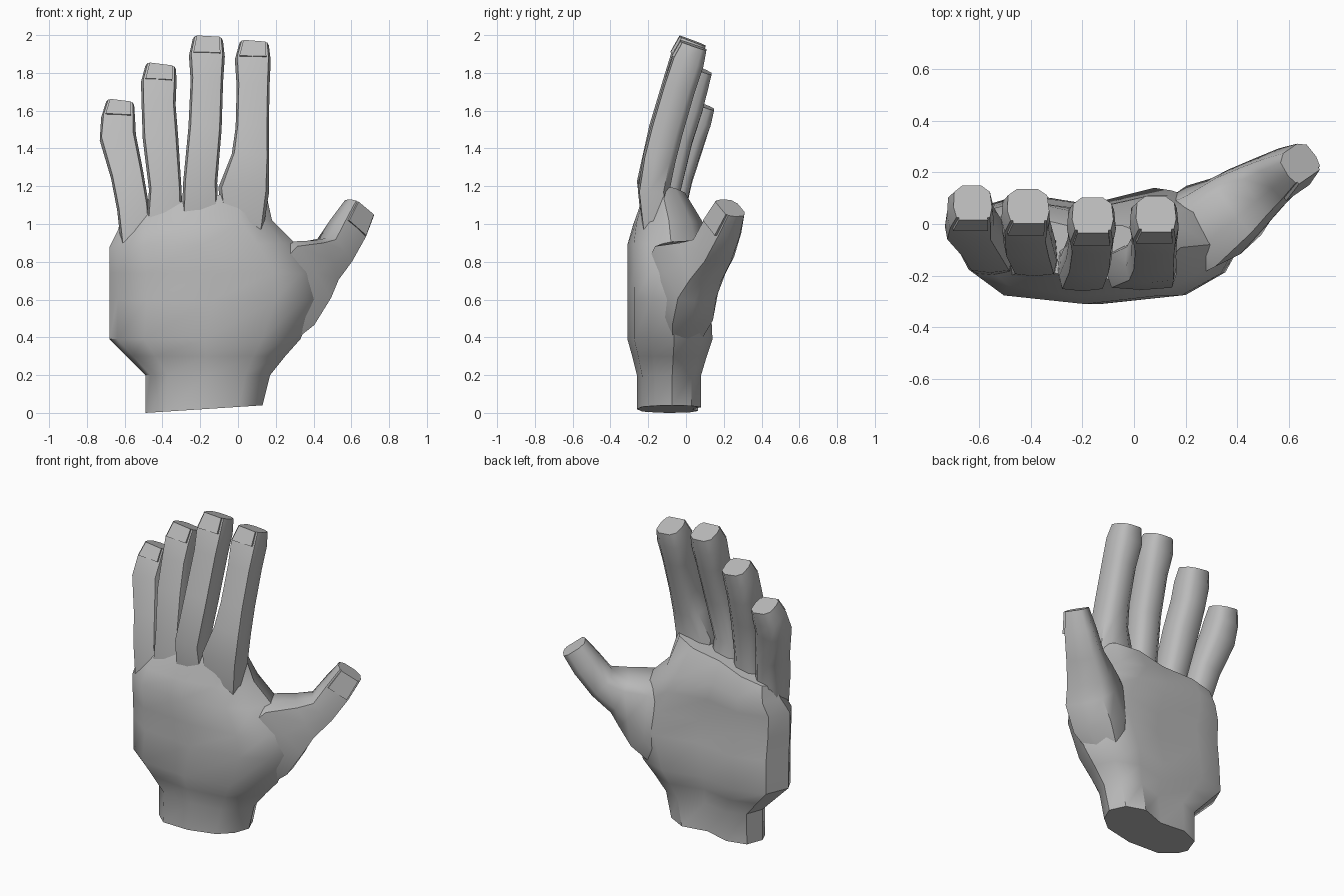
import bpy, bmesh, math
from mathutils import Vector

cube = bpy.data.objects.get("Cube")
if cube:
    bpy.data.objects.remove(cube, do_unlink=True)

skin = bpy.data.materials.new("grey_skin")
skin.use_nodes = True
GREY = (0.5, 0.5, 0.5, 1)
skin.diffuse_color = GREY
skin.node_tree.nodes["Principled BSDF"].inputs["Base Color"].default_value = GREY


def loft(name, rings, angle=48):
    """Skin a list of equal-length point rings and cap both ends."""
    bm = bmesh.new()
    loops = [[bm.verts.new(p) for p in ring] for ring in rings]
    n = len(loops[0])
    for a, b in zip(loops, loops[1:]):
        for i in range(n):
            j = (i + 1) % n
            bm.faces.new((a[i], a[j], b[j], b[i]))
    bm.faces.new(loops[0][::-1])
    bm.faces.new(loops[-1])
    bmesh.ops.recalc_face_normals(bm, faces=bm.faces)
    mesh = bpy.data.meshes.new(name)
    bm.to_mesh(mesh)
    bm.free()
    mesh.materials.append(skin)
    obj = bpy.data.objects.new(name, mesh)
    bpy.context.collection.objects.link(obj)
    bpy.ops.object.select_all(action='DESELECT')
    obj.select_set(True)
    bpy.context.view_layer.objects.active = obj
    bpy.ops.object.shade_smooth_by_angle(angle=math.radians(angle))


# Palm and wrist: one outline scaled per level (0 = back of hand, 1 = palm side)
OUTLINE = [(0, .5), (.04, .32), (.18, .08), (.5, 0), (.8, .08), (.94, .28),
           (1, .55), (.93, .85), (.75, 1), (.5, .86), (.25, .95), (.06, .82)]
# z left, z right, x left, x right, y front, y back, backward sweep of the left edge
LEVELS = [(0, .04, -.49, .13, -.26, .08, 0),
          (.2, .2, -.49, .17, -.26, .08, 0),
          (.3, .3, -.59, .25, -.285, .11, 0),
          (.39, .39, -.68, .33, -.31, .14, 0),
          (.6, .6, -.68, .42, -.31, .13, 0),
          (.74, .74, -.68, .40, -.31, .11, 0),
          (.88, .9, -.68, .30, -.31, .11, 0),
          (.97, 1.02, -.635, .18, -.3, .08, .04),
          (1.06, 1.2, -.61, .14, -.255, -.03, .1)]
loft("palm", [[(xl + u * (xr - xl), yf + v * (yb - yf) + sweep * (1 - u), zl + u * (zr - zl))
               for u, v in OUTLINE] for zl, zr, xl, xr, yf, yb, sweep in LEVELS], 40)

# Digit section: flat on the nail side, rounder on the pad side
SECTION = [(-1, -.3), (-.87, -.9), (0, -1), (.87, -.9), (1, -.3),
           (.93, .6), (.5, .97), (-.5, .97), (-.93, .6)]


def digit(name, stations, facing):
    """Stations are (x, y, z, half width, half depth); facing is the nail side."""
    pts = [Vector(s[:3]) for s in stations]
    rings, frames = [], []
    for i, (x, y, z, w, t) in enumerate(stations):
        along = (pts[min(i + 1, len(pts) - 1)] - pts[max(i - 1, 0)]).normalized()
        side = along.cross(Vector(facing)).normalized()
        if side.x < 0:
            side.negate()
        pad = side.cross(along).normalized()
        if pad.dot(Vector(facing)) > 0:
            pad.negate()
        rings.append([pts[i] + side * (u * w) + pad * (v * t) for u, v in SECTION])
        frames.append((pts[i], side, pad, w, t))
    loft(name, rings)
    # Thin raised nail between the last two stations
    plate = []
    for lift in (.9, 1.07):
        loop = []
        for k, u in ((-2, -.75), (-2, .75), (-1, .75), (-1, -.75)):
            c, side, pad, w, t = frames[k]
            loop.append(c + side * (u * w) - pad * (t * lift))
        plate.append(loop)
    loft(name + "_nail", plate)


FRONT = (0, -1, 0)
digit("index_finger", [(.03, -.14, .95, .1, .09), (.03, -.17, 1.18, .135, .085),
                       (.065, -.14, 1.35, .1, .088), (.075, -.1, 1.5, .088, .088),
                       (.08, -.035, 1.72, .087, .087), (.078, .012, 1.86, .095, .087),
                       (.085, .042, 1.945, .078, .072)], FRONT)
digit("middle_finger", [(-.2, -.14, 1.0, .1, .09), (-.2, -.175, 1.22, .09, .085),
                        (-.175, -.11, 1.5, .088, .087), (-.165, -.035, 1.75, .086, .087),
                        (-.165, .005, 1.88, .095, .087), (-.16, .038, 1.968, .08, .072)], FRONT)
digit("ring_finger", [(-.39, -.12, .95, .1, .09), (-.385, -.115, 1.18, .086, .088),
                      (-.41, -.05, 1.45, .094, .088), (-.42, .005, 1.62, .09, .088),
                      (-.42, .04, 1.74, .094, .083), (-.41, .072, 1.82, .082, .07)], FRONT)
digit("little_finger", [(-.54, -.11, .9, .08, .09), (-.555, -.095, 1.08, .085, .095),
                        (-.585, -.05, 1.25, .087, .088), (-.635, .015, 1.45, .097, .088),
                        (-.635, .055, 1.55, .09, .083), (-.625, .085, 1.63, .075, .07)], FRONT)

# Thumb with its broad fleshy base
digit("thumb", [(.1, -.06, .42, .16, .1), (.2, -.04, .6, .23, .16),
                (.33, .015, .75, .2, .155), (.42, .09, .80, .125, .135),
                (.505, .15, .86, .09, .11), (.58, .2, .98, .09, .09),
                (.64, .24, 1.085, .08, .065)], (.55, -.8, 0))
